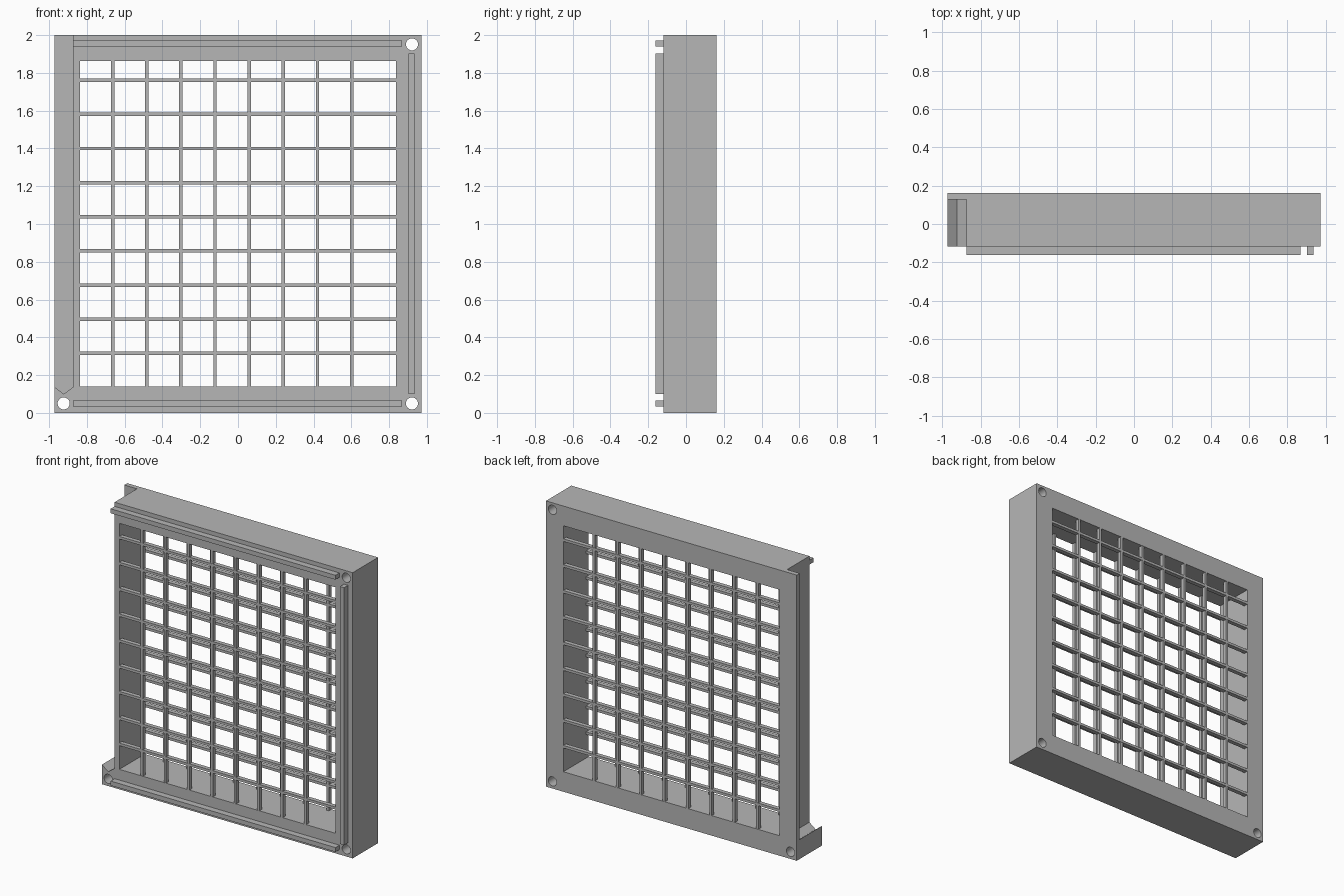
import bpy, bmesh, math
from mathutils import Matrix, Vector

if "Cube" in bpy.data.objects:
    bpy.data.objects.remove(bpy.data.objects["Cube"])

grey = bpy.data.materials.new("plain grey")
grey.diffuse_color = (0.47, 0.47, 0.47, 1)
grey.use_nodes = True
grey.node_tree.nodes["Principled BSDF"].inputs["Base Color"].default_value = grey.diffuse_color

X, Y0, Y1, H = 0.971, -0.118, 0.162, 2.0   # body half width, front, back, height
OX, OZ0, OZ1 = 0.836, 0.14, 1.862          # window opening
SX = -0.873                                # inner side of the edge slot


def make(name, bm):
    bmesh.ops.recalc_face_normals(bm, faces=bm.faces)
    me = bpy.data.meshes.new(name)
    bm.to_mesh(me)
    bm.free()
    me.materials.append(grey)
    ob = bpy.data.objects.new(name, me)
    bpy.context.collection.objects.link(ob)
    return ob


def add_box(bm, x0, x1, y0, y1, z0, z1):
    size = Matrix.Diagonal((x1 - x0, y1 - y0, z1 - z0, 1))
    mid = Matrix.Translation(((x0 + x1) / 2, (y0 + y1) / 2, (z0 + z1) / 2))
    bmesh.ops.create_cube(bm, size=1, matrix=mid @ size)


def box(name, *dims):
    bm = bmesh.new()
    add_box(bm, *dims)
    return make(name, bm)


def prism(name, points, y0, y1):
    """Extrude an x/z outline from y0 to y1."""
    bm = bmesh.new()
    face = bm.faces.new([bm.verts.new((x, y0, z)) for x, z in points])
    new = bmesh.ops.extrude_face_region(bm, geom=[face])["geom"]
    verts = [v for v in new if isinstance(v, bmesh.types.BMVert)]
    bmesh.ops.translate(bm, verts=verts, vec=Vector((0, y1 - y0, 0)))
    return make(name, bm)


def cut(target, cutter):
    mod = target.modifiers.new("cut", 'BOOLEAN')
    mod.operation, mod.solver, mod.object = 'DIFFERENCE', 'EXACT', cutter
    bpy.context.view_layer.objects.active = target
    bpy.ops.object.modifier_apply(modifier=mod.name)
    bpy.data.objects.remove(cutter)


# Deep outer frame with its window
frame = box("frame", -X, X, Y0, Y1, 0, H)
cut(frame, box("window_cutter", -OX, OX, -1, 1, OZ0, OZ1))

# Edge slot with a V-shaped foot, leaving a thin back flange
mid = (SX - X) / 2
slot = [(SX, 2.2), (SX, 0.137), (mid, 0.10), (-X, 0.137), (-1.1, 0.237), (-1.1, 2.2)]
cut(frame, prism("slot_cutter", slot, -0.3, 0.129))

# Screw holes through three corners
for hx, hz in ((-0.923, 0.05), (0.921, 0.05), (0.921, 1.951)):
    ring = [(hx + 0.032 * math.cos(i * math.tau / 32),
             hz + 0.032 * math.sin(i * math.tau / 32)) for i in range(32)]
    cut(frame, prism("hole_cutter", ring, -1, 1))

bpy.ops.object.select_all(action='DESELECT')
frame.select_set(True)
bpy.context.view_layer.objects.active = frame
bpy.ops.object.shade_smooth_by_angle(angle=math.radians(30))

# Raised ribs on the front
RY0, RY1 = -0.162, Y0 + 0.001
box("top_rib", SX, 0.868, RY0, RY1, 1.94, 1.971)
box("bottom_rib", SX, 0.868, RY0, RY1, 0.034, 0.065)
box("side_rib", 0.903, 0.935, RY0, RY1, 0.10, 1.902)

# Front and back bar grids, flush with the frame faces
STEP, W, T = 0.1808, 0.009, 0.03
for side, y0, y1 in (("front", Y0, Y0 + T), ("back", Y1 - T, Y1)):
    bm = bmesh.new()
    for i in range(9):
        z = 0.315 + i * STEP
        add_box(bm, -OX, OX, y0, y1, z - W, z + W)
    make(side + "_cross_bars", bm)
    bm = bmesh.new()
    for i in range(8):
        x = -0.664 + i * STEP
        add_box(bm, x - W, x + W, y0 + 0.001, y1 - 0.001, OZ0, OZ1)
    make(side + "_upright_bars", bm)
